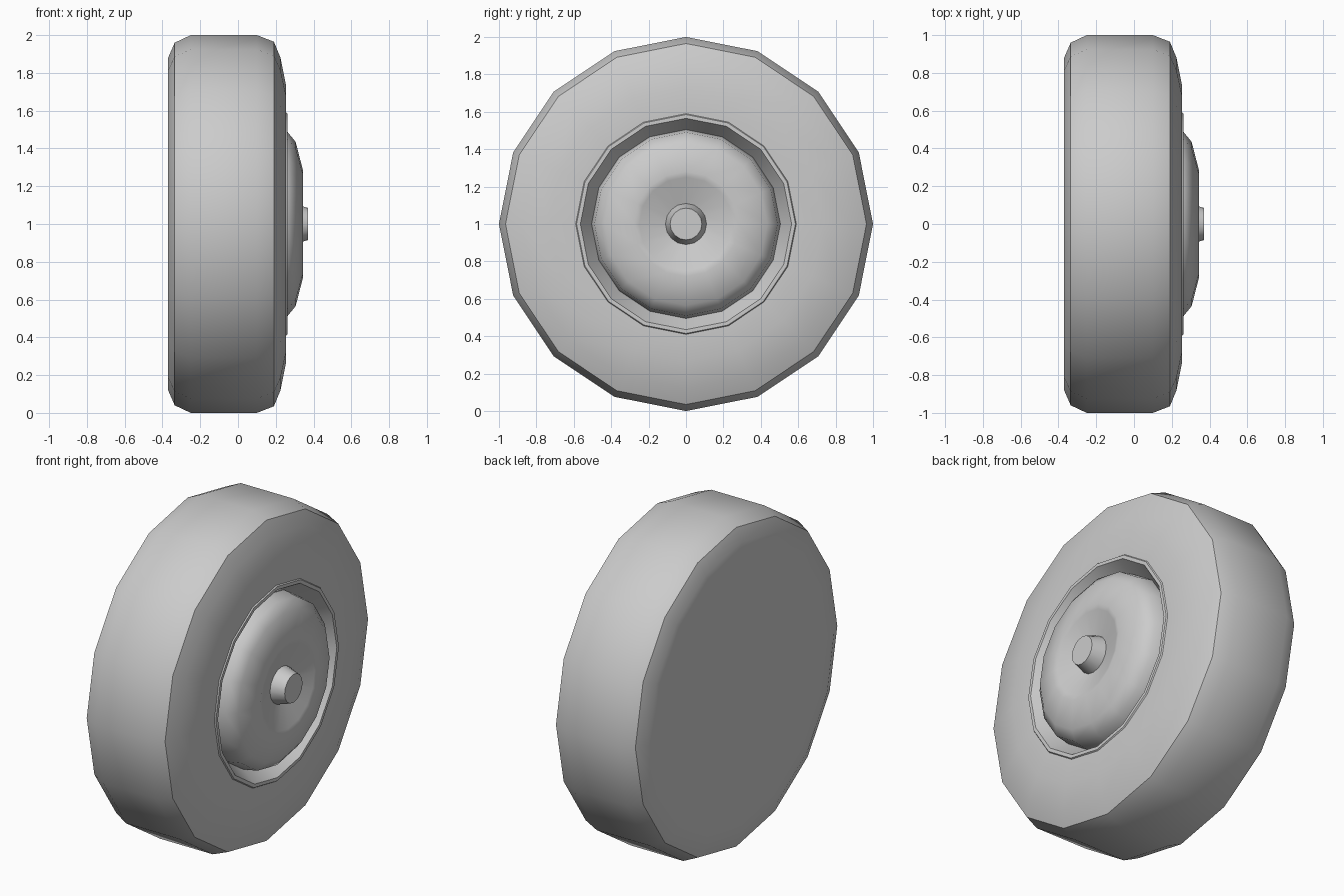
import bpy
import bmesh
from math import pi, radians
from mathutils import Matrix, Vector

SIDES = 16

cube = bpy.data.objects.get("Cube")
if cube:
    bpy.data.objects.remove(cube, do_unlink=True)

# One plain grey for the whole wheel
grey = bpy.data.materials.new("plain grey")
grey.use_nodes = True
colour = (0.6, 0.6, 0.6, 1)
grey.diffuse_color = colour
grey.node_tree.nodes["Principled BSDF"].inputs["Base Color"].default_value = colour


def lathe(name, profile, angle=35):
    """Turn (x, radius) points about the axle; a zero radius closes the end."""
    bm = bmesh.new()
    axle = Vector((0, 0, 1))
    verts = [bm.verts.new((x, 0, 1 + r)) for x, r in profile]
    edges = [bm.edges.new(pair) for pair in zip(verts, verts[1:])]
    bmesh.ops.spin(bm, geom=verts + edges, cent=axle, axis=(1, 0, 0),
                   angle=2 * pi, steps=SIDES, use_duplicate=False)
    bmesh.ops.remove_doubles(bm, verts=bm.verts, dist=0.0005)
    bmesh.ops.recalc_face_normals(bm, faces=bm.faces)
    # Open shells are oriented by the face nearest the front end
    front = max(bm.faces, key=lambda f: f.calc_center_median().x)
    if front.normal.x < 0:
        bmesh.ops.reverse_faces(bm, faces=bm.faces)
    mesh = bpy.data.meshes.new(name)
    bm.to_mesh(mesh)
    bm.free()
    mesh.materials.append(grey)
    obj = bpy.data.objects.new(name, mesh)
    bpy.context.collection.objects.link(obj)
    bpy.ops.object.select_all(action='DESELECT')
    obj.select_set(True)
    bpy.context.view_layer.objects.active = obj
    bpy.ops.object.shade_smooth_by_angle(angle=radians(angle))
    return obj


# Tyre with flat back, rounded shoulders, raised lip and sloping rim wall
lathe("tyre", [
    (-0.37, 0), (-0.37, 0.80), (-0.37, 0.88), (-0.335, 0.96), (-0.25, 1.0),
    (0.10, 1.0), (0.19, 0.965), (0.225, 0.88), (0.255, 0.73), (0.255, 0.59),
    (0.262, 0.585), (0.262, 0.565), (0.17, 0.505)])

# Domed hub with a dished centre
lathe("hub", [
    (0.17, 0.505), (0.26, 0.49), (0.305, 0.435), (0.345, 0.28),
    (0.335, 0.25), (0.29, 0.11)], angle=45)

# Tapered axle pin
lathe("axle_pin", [(0.29, 0.11), (0.37, 0.085), (0.37, 0)])
